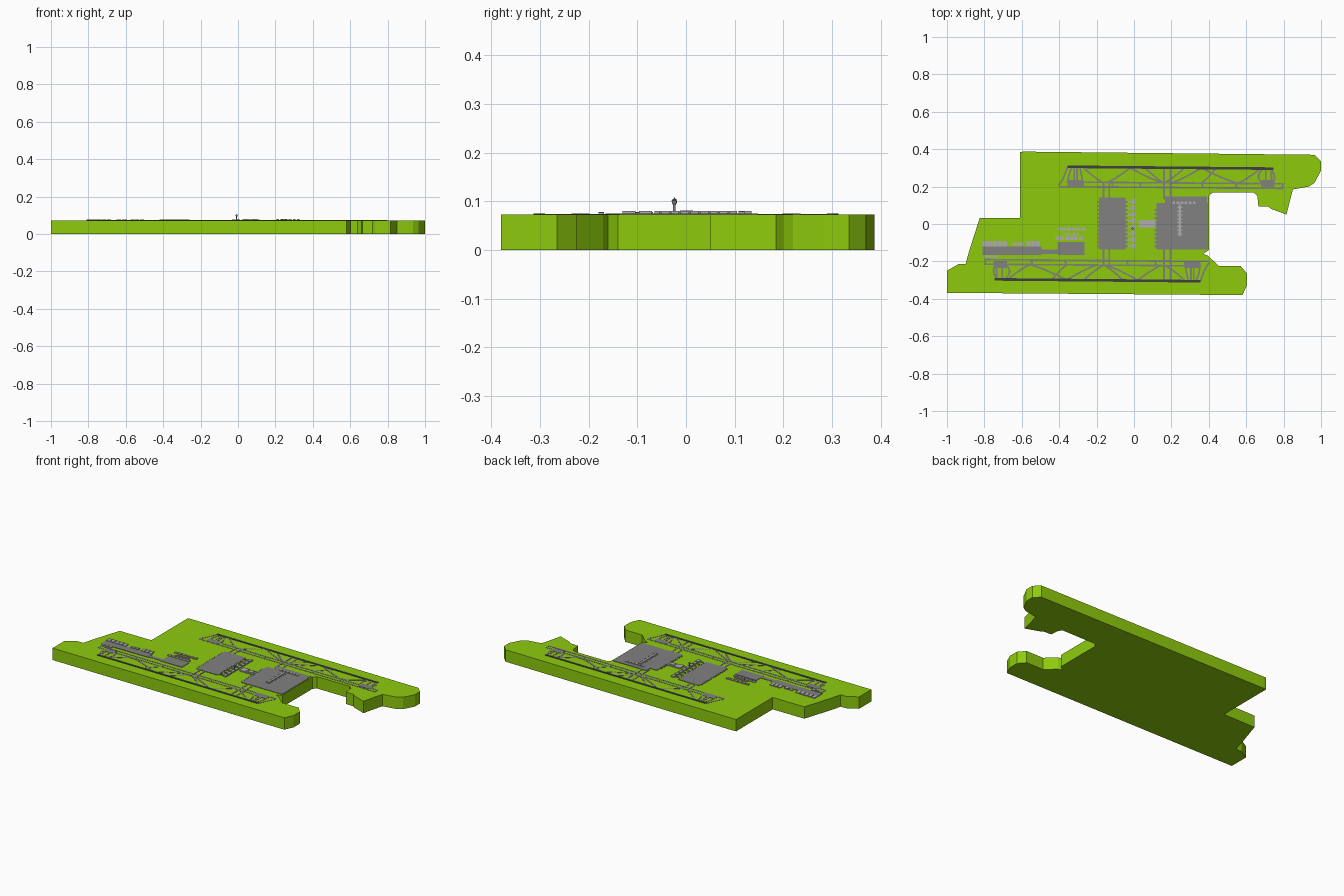
import bpy, bmesh, math
from mathutils import Vector

if "Cube" in bpy.data.objects:
    bpy.data.objects.remove(bpy.data.objects["Cube"])

TOP = 0.073


def material(name, rgb):
    m = bpy.data.materials.new(name)
    m.diffuse_color = (*rgb, 1)
    m.use_nodes = True
    m.node_tree.nodes["Principled BSDF"].inputs["Base Color"].default_value = m.diffuse_color
    return m


GREEN = material("grass", (0.27, 0.60, 0.004))
ASPHALT = material("asphalt", (0.05, 0.05, 0.055))
PAVING = material("paving", (0.22, 0.22, 0.22))
CONCRETE = material("concrete", (0.42, 0.42, 0.42))


def finish(name, bm, mat):
    bmesh.ops.recalc_face_normals(bm, faces=bm.faces)
    me = bpy.data.meshes.new(name)
    bm.to_mesh(me)
    bm.free()
    me.materials.append(mat)
    ob = bpy.data.objects.new(name, me)
    bpy.context.collection.objects.link(ob)
    return ob


def prism(bm, pts, z0, z1):
    face = bm.faces.new([bm.verts.new((x, y, z0)) for x, y in pts])
    ext = bmesh.ops.extrude_face_region(bm, geom=[face])
    for v in ext["geom"]:
        if isinstance(v, bmesh.types.BMVert):
            v.co.z = z1


def block(bm, x0, x1, y0, y1, z1, z0=TOP - 0.001):
    prism(bm, [(x0, y0), (x1, y0), (x1, y1), (x0, y1)], z0, z1)


def ribbon(bm, path, width, z1):
    # flat strip of constant width that follows a path
    p = [Vector(q) for q in path]
    left, right = [], []
    for i, q in enumerate(p):
        d = (p[min(i + 1, len(p) - 1)] - p[max(i - 1, 0)]).normalized()
        n = Vector((-d.y, d.x)) * width / 2
        left.append(q + n)
        right.append(q - n)
    prism(bm, left + right[::-1], TOP - 0.001, z1)


def bend(a, c, b, n=7):
    # curved path from a to b pulled toward c
    a, b, c = Vector(a), Vector(b), Vector(c)
    return [a * (1 - t) ** 2 + c * 2 * t * (1 - t) + b * t * t
            for t in [i / n for i in range(n + 1)]]


# Island of grass
outline = [(-.61, .385), (-.59, .387), (.965, .37), (1, .335), (1, .285), (.965, .22),
           (.935, .2), (.85, .185), (.835, .13), (.815, .05), (.79, .06), (.735, .08),
           (.72, .092), (.665, .095), (.66, .15), (.64, .168), (.42, .168), (.4, .15),
           (.4, -.14), (.37, -.16), (.395, -.17), (.455, -.225), (.57, -.225),
           (.605, -.265), (.605, -.325), (.58, -.38), (-1, -.368), (-1, -.25),
           (-.94, -.215), (-.9, -.213), (-.88, -.14), (-.825, .032), (-.61, .032)]
bm = bmesh.new()
prism(bm, outline, 0, TOP)
finish("ground", bm, GREEN)

# Two runways with their taxiways, the second turned half a circle
for side, name in ((1, "north"), (-1, "south")):
    def flip(path):
        return [(side * q[0], side * q[1]) for q in path]

    bm = bmesh.new()
    ribbon(bm, flip([(-.355, .306), (.745, .296)]), .014, .0752)
    finish(name + "_runway", bm, ASPHALT)

    bm = bmesh.new()
    routes = [[(-.36, .224), (.8, .215)], [(-.40, .2), (.8, .19)],
              [(.795, .217), (.795, .189)],
              bend((-.355, .306), (-.38, .23), (-.405, .205)),
              bend((-.33, .305), (-.355, .26), (-.35, .222)),
              bend((-.29, .305), (-.28, .26), (-.27, .2)),
              bend((.73, .296), (.77, .25), (.735, .215)),
              bend((.69, .296), (.64, .25), (.69, .215))]
    for x in (-.32, -.305, .705, .735):
        routes.append([(x, .3), (x, .2)])
    for a, b in ((-.27, -.16), (-.02, -.15), (-.02, .155), (.06, .16), (.27, .16),
                 (.36, .2), (.36, .55), (.44, .36), (.68, .56)):
        routes.append(bend((a, .3), ((a + 2 * b) / 3, .235), (b, .22)))
    for x in (-.12, .03, .36, .54):
        routes.append([(x, .222), (x + .01, .195)])
    for i, r in enumerate(routes):
        ribbon(bm, flip(r), .009, .0742 + i * .00001)
    # holding pads at the taxiway ends
    for x0, x1 in ((-.355, -.275), (.68, .75)):
        xs = sorted((side * x0, side * x1))
        ys = sorted((side * .198, side * .235))
        block(bm, *xs, *ys, .0746)
    finish(name + "_taxiways", bm, PAVING)

# Links between the aprons and the taxiways
bm = bmesh.new()
for x in (-.163, -.132, .16, .195):
    for s in (1, -1):
        ribbon(bm, [(x, s * .13), (x, s * (.3 if x > .1 else .22))], .01, .0744)
finish("apron_links", bm, PAVING)

# Aprons
bm = bmesh.new()
block(bm, -.187, -.045, -.135, .142, .0755)
block(bm, .12, .395, -.137, .112, .0755)
block(bm, .165, .39, .112, .148, .0755)
for i in range(12):
    y = -.125 + i * .0215
    block(bm, -.195, -.187, y, y + .012, .0753)
    block(bm, -.045, -.036, y, y + .012, .0753)
    if i < 10:
        block(bm, .11, .12, y, y + .012, .0753)
block(bm, -.81, -.495, -.165, -.12, .0755)
block(bm, -.41, -.265, -.165, -.095, .0755)
block(bm, -.495, -.41, -.16, -.137, .075)
finish("aprons", bm, PAVING)

# Terminal piers with gate fingers
bm = bmesh.new()
for i in range(8):
    y = -.13 + i * .034
    block(bm, -.012, .008, y, y + .026, .0805)
    block(bm, -.032, -.016, y + .006, y + .015, .078)
block(bm, .238, .252, -.065, .105, .08)
for i in range(8):
    y = -.055 + i * .02
    block(bm, .23, .26, y, y + .005, .078)
for i in range(6):
    x = .205 + i * .022
    block(bm, x, x + .015, .108, .12, .079)
finish("terminal_piers", bm, CONCRETE)

# Central terminal hall
bm = bmesh.new()
block(bm, .025, .062, -.02, .022, .08)
block(bm, .062, .115, -.02, .022, .0775)
block(bm, .072, .105, -.012, .014, .0815)
finish("terminal_hall", bm, CONCRETE)

# Hangars and cargo sheds
bm = bmesh.new()
for x0, x1, y0, y1 in ((-.81, -.675, -.12, -.09), (-.575, -.5, -.12, -.09),
                       (-.65, -.59, -.115, -.1), (-.42, -.27, -.085, -.068),
                       (-.41, -.255, -.035, -.02), (-.38, -.29, -.062, -.052),
                       (-.80, -.73, -.18, -.168)):
    n = max(2, round((x1 - x0) / .025))
    w = (x1 - x0) / n
    for i in range(n):
        block(bm, x0 + i * w, x0 + (i + .85) * w, y0, y1, .0775 + .001 * (i % 2))
finish("hangars", bm, CONCRETE)

# Control tower: turned profile
bm = bmesh.new()
prof = [(.007, .072), (.007, .076), (.003, .077), (.0025, .092), (.005, .097),
        (.0055, .102), (.004, .1025), (.004, .105), (.001, .1055), (.001, .108)]
rings = [[bm.verts.new((-.007 + r * math.cos(a * math.pi / 6),
                        -.024 + r * math.sin(a * math.pi / 6), z)) for a in range(12)]
         for r, z in prof]
for lo, hi in zip(rings, rings[1:]):
    for a in range(12):
        b = (a + 1) % 12
        bm.faces.new((lo[a], lo[b], hi[b], hi[a]))
bm.faces.new(rings[0])
bm.faces.new(rings[-1])
finish("control_tower", bm, PAVING)
